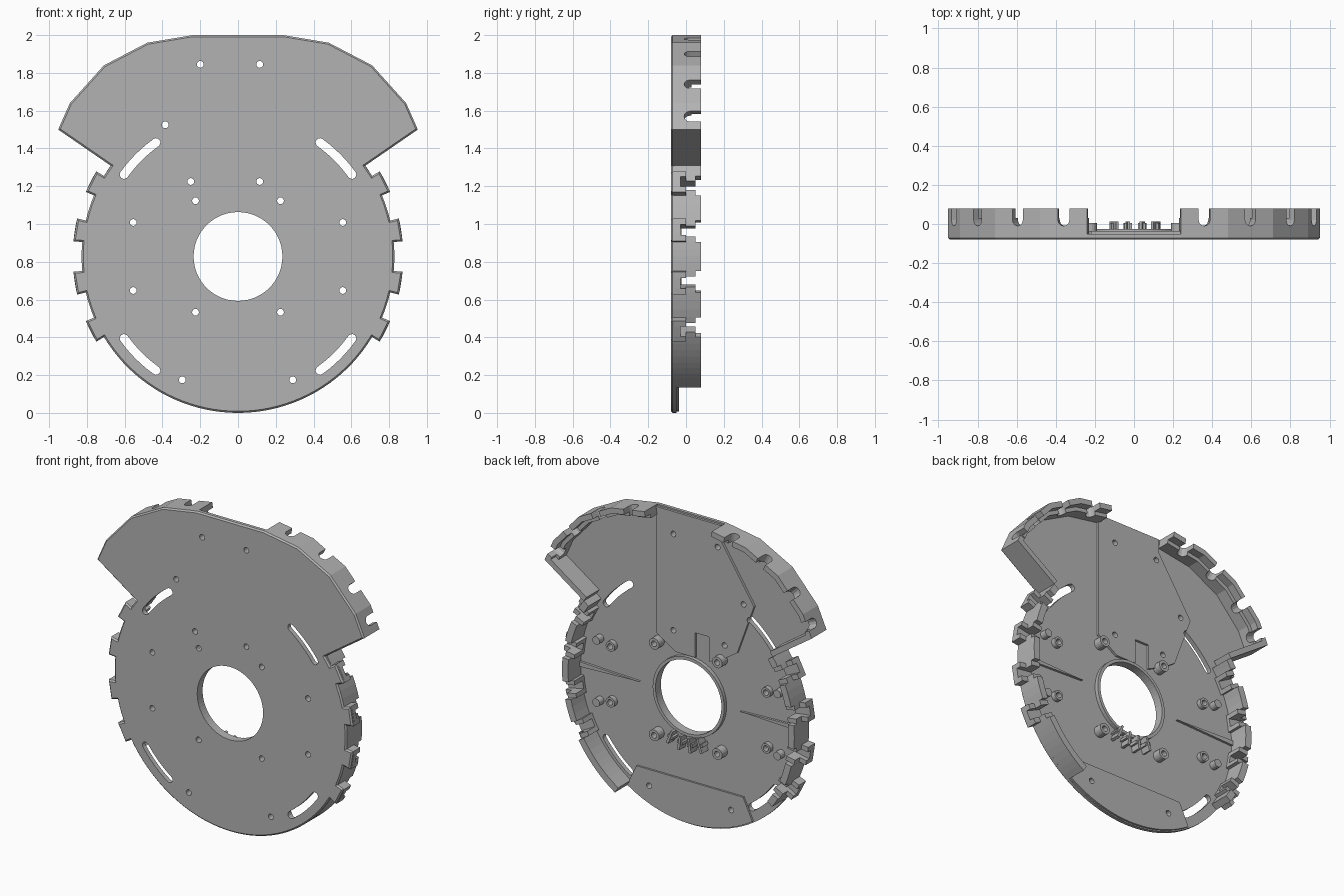
import bpy, bmesh, math
from mathutils import Vector

if "Cube" in bpy.data.objects:
    bpy.data.objects.remove(bpy.data.objects["Cube"], do_unlink=True)

grey = bpy.data.materials.new("grey_plastic")
grey.use_nodes = True
colour = (0.45, 0.45, 0.45, 1)
grey.diffuse_color = colour
grey.node_tree.nodes["Principled BSDF"].inputs["Base Color"].default_value = colour

CZ, R, R_IN, R_TAB = 0.828, 0.828, 0.785, 0.875
FRONT, FLOOR, BACK = -0.08, -0.05, 0.08
TABS = (27, 9.3, -9.3, -27)
FAN = [(0.24, 2.0), (0.48, 1.96), (0.71, 1.84), (0.89, 1.64), (0.952, 1.5), (0.673, 1.308)]


def polar(r, deg, side=1):
    a = math.radians(deg)
    return (side * r * math.cos(a), CZ + r * math.sin(a))


def arc(r, a0, a1, side=1, step=3):
    n = max(1, round(abs(a1 - a0) / step))
    return [polar(r, a0 + (a1 - a0) * i / n, side) for i in range(n + 1)]


def mirrored(points):
    return [(-x, z) for x, z in points]


def prism(bm, pts, y0, y1, chamfer=0):
    """Extrude an (x, z) outline from y0 to y1."""
    lo = [bm.verts.new((x, y0, z)) for x, z in pts]
    hi = [bm.verts.new((x, y1, z)) for x, z in pts]
    faces = [bm.faces.new(lo), bm.faces.new(hi[::-1])]
    for i in range(len(pts)):
        j = (i + 1) % len(pts)
        faces.append(bm.faces.new((lo[j], lo[i], hi[i], hi[j])))
    bmesh.ops.recalc_face_normals(bm, faces=faces)
    if chamfer:
        bmesh.ops.bevel(bm, geom=list(faces[0].edges), offset=chamfer, segments=1, affect='EDGES')


def sector(bm, a0, a1, r0, r1, y1, side=1, y0=FLOOR - 0.01):
    prism(bm, arc(r0, a0, a1, side) + arc(r1, a1, a0, side), y0, y1)


def tube(bm, x, z, r0, r1, y0, y1, n=20):
    def ring(r, y):
        return [bm.verts.new((x + r * math.cos(2 * math.pi * i / n), y,
                              z + r * math.sin(2 * math.pi * i / n))) for i in range(n)]
    rings = [ring(r0, y0), ring(r1, y0), ring(r1, y1), ring(r0, y1)]
    faces = []
    for a, b in zip(rings, rings[1:] + rings[:1]):
        for i in range(n):
            j = (i + 1) % n
            faces.append(bm.faces.new((a[i], a[j], b[j], b[i])))
    bmesh.ops.recalc_face_normals(bm, faces=faces)


def circle(x, z, r, n=16):
    return [(x + r * math.cos(2 * math.pi * i / n), z + r * math.sin(2 * math.pi * i / n)) for i in range(n)]


def finish(name, bm, cutter=None, helper=False):
    mesh = bpy.data.meshes.new(name)
    bm.to_mesh(mesh)
    bm.free()
    ob = bpy.data.objects.new(name, mesh)
    bpy.context.collection.objects.link(ob)
    mesh.materials.append(grey)
    if helper:
        ob.hide_render = True
        ob.hide_viewport = True
        ob.display_type = 'WIRE'
    if cutter:
        mod = ob.modifiers.new("cut", 'BOOLEAN')
        mod.object, mod.operation, mod.solver = cutter, 'DIFFERENCE', 'EXACT'
    return ob


def inset(path, d):
    """Offset an open path towards its right-hand side with mitred corners."""
    p = [Vector(q) for q in path]
    dirs = [(b - a).normalized() for a, b in zip(p, p[1:])]
    out = []
    for i, q in enumerate(p):
        u, v = dirs[max(i - 1, 0)], dirs[min(i, len(dirs) - 1)]
        nu, nv = Vector((u.y, -u.x)), Vector((v.y, -v.x))
        m = (nu + nv).normalized()
        out.append(tuple(q + m * d / m.dot(nu)))
    return out


# Cutter for the screw holes, curved slots and centre bore
HUB_BOSSES = [(s * 0.225, CZ + t * 0.295) for s in (1, -1) for t in (1, -1)]
SIDE_BOSSES = [(s * 0.555, CZ + t * 0.18) for s in (1, -1) for t in (1, -1)]
PANEL_HOLES = [(-0.2, 1.845), (0.115, 1.845), (-0.385, 1.525), (-0.25, 1.225),
               (0.115, 1.225), (-0.295, 0.175), (0.29, 0.175)]
bm = bmesh.new()
for x, z in HUB_BOSSES + SIDE_BOSSES + PANEL_HOLES:
    prism(bm, circle(x, z, 0.018), -0.2, 0.2)
prism(bm, circle(0, CZ, 0.235, 64), -0.2, 0.2)
for side in (1, -1):
    for mid in (45, -45):
        a, b, r, w = mid - 9.3, mid + 9.3, 0.743, 0.023
        caps = []
        for ang, sign in ((b, 1), (a, -1)):
            cx, cz = polar(r, ang)
            caps.append([(cx + w * math.cos(math.radians(ang + sign * t)),
                          cz + w * math.sin(math.radians(ang + sign * t))) for t in range(30, 180, 30)])
        outline = arc(r + w, a, b) + caps[0] + arc(r - w, b, a) + caps[1][::-1]
        prism(bm, outline if side > 0 else mirrored(outline), -0.2, 0.2)
holes = finish("hole_cutter", bm, helper=True)

# Front plate: fan, stepped tabs and round lower edge in one outline
half = list(FAN)
for t in TABS:
    half += [polar(R, t + 4), polar(R_TAB, t + 4), polar(R_TAB, t - 4)]
    end = {27: 13.3, 9.3: -5.3, -9.3: -23, -27: -90}[t]
    half += arc(R, t - 4, end + 0.01 if end > -90 else end)[:-1]
half.append((0, 0))
bm = bmesh.new()
prism(bm, half + mirrored(half[:-1])[::-1], FRONT, FLOOR, 0.009)
finish("front_plate", bm, holes)

# Slightly raised inner panels
bm = bmesh.new()
prism(bm, [(0.24, 1.99), (0.24, 1.18), (0.1, 1.09), (-0.04, 1.09), (-0.04, 1.25), (-0.14, 1.25),
           (-0.14, 1.09), (-0.25, 1.14), (-0.34, 1.2), (-0.46, 1.53), (-0.22, 1.9), (-0.22, 1.99)],
      FLOOR - 0.01, -0.035)
finish("upper_panel", bm, holes)
bm = bmesh.new()
prism(bm, [(-0.38, 0.28), (0.38, 0.28)] + arc(0.82, -57, -123), FLOOR - 0.01, -0.038)
finish("lower_panel", bm, holes)

# Cutter for the rounded slots in the fan wall
bm = bmesh.new()
for side in (1, -1):
    for p, q in zip(FAN[:4], FAN[1:5]):
        p, q = Vector((side * p[0], p[1])), Vector((side * q[0], q[1]))
        mid, t = (p + q) / 2, (q - p).normalized()
        n = Vector((-t.y, t.x))
        shape = [(0.03, 0.2)] + [(0.03 * math.cos(math.radians(a)), 0.02 - 0.03 * math.sin(math.radians(a)))
                                 for a in range(0, 181, 30)] + [(-0.03, 0.2)]
        ends = [[bm.verts.new((*(mid + t * u + n * d),)[:1] + (y,) + (*(mid + t * u + n * d),)[1:])
                 for u, y in shape] for d in (-0.12, 0.12)]
        faces = [bm.faces.new(ends[0]), bm.faces.new(ends[1][::-1])]
        for i in range(len(shape)):
            j = (i + 1) % len(shape)
            faces.append(bm.faces.new((ends[0][j], ends[0][i], ends[1][i], ends[1][j])))
        bmesh.ops.recalc_face_normals(bm, faces=faces)
slots = finish("fan_slot_cutter", bm, helper=True)

# Fan walls and the lower ledge inside them
for side, word in ((1, "left"), (-1, "right")):
    for label, d0, d1, top in (("wall", 0, 0.035, BACK), ("ledge", 0.03, 0.06, 0.03)):
        path = FAN if label == "wall" else FAN[:5]
        outline = inset(path, d0) + inset(path, d1)[::-1]
        bm = bmesh.new()
        prism(bm, outline if side > 0 else mirrored(outline), FLOOR - 0.01, top)
        finish(f"{word}_fan_{label}", bm, slots)

# Rim walls between tabs, with notched seats at the tabs
for side, word in ((1, "left"), (-1, "right")):
    bm = bmesh.new()
    last = -57 if side > 0 else -36
    for a0, a1 in ((31, 35.5), (13.3, 23), (-5.3, 5.3), (-23, -13.3), (last, -31)):
        sector(bm, a0, a1, R_IN, R, BACK, side)
    finish(f"{word}_rim_wall", bm, holes)
    bm = bmesh.new()
    for t in TABS:
        for a0, a1 in ((t - 4, t - 1.9), (t + 1.9, t + 4)):
            sector(bm, a0, a1, R_IN - 0.02, R, 0.05, side)
            sector(bm, a0, a1, R, R_TAB, 0.0, side)
        sector(bm, t - 1.9, t + 1.9, R_IN - 0.02, R_TAB, -0.03, side)
    finish(f"{word}_rim_tabs", bm)

# Collar around the bore and cable clips beneath it
bm = bmesh.new()
tube(bm, 0, CZ, 0.235, 0.255, FRONT + 0.01, -0.025, 64)
finish("bore_collar", bm)
bm = bmesh.new()
for a in (-110, -96, -82, -68):
    sector(bm, a - 1.5, a + 1.5, 0.25, 0.34, 0.012)
    sector(bm, a - 4, a + 4, 0.285, 0.305, 0.005)
finish("cable_clips", bm)

# Screw bosses and locating pegs
bm = bmesh.new()
for x, z in HUB_BOSSES:
    tube(bm, x, z, 0.018, 0.036, FLOOR - 0.005, 0.005)
for x, z in SIDE_BOSSES:
    tube(bm, x, z, 0.018, 0.032, FLOOR - 0.005, -0.02)
finish("screw_bosses", bm)
bm = bmesh.new()
for s in (1, -1):
    for t in (1, -1):
        prism(bm, circle(s * 0.645, CZ + t * 0.2, 0.026), FLOOR - 0.005, -0.005)
finish("locating_pegs", bm)

# Tapered ribs pointing at the bore
bm = bmesh.new()
for s in (1, -1):
    prism(bm, [(s * 0.36, CZ), (s * 0.79, CZ - 0.016), (s * 0.79, CZ + 0.016)], FLOOR - 0.005, -0.035)
finish("side_ribs", bm)
